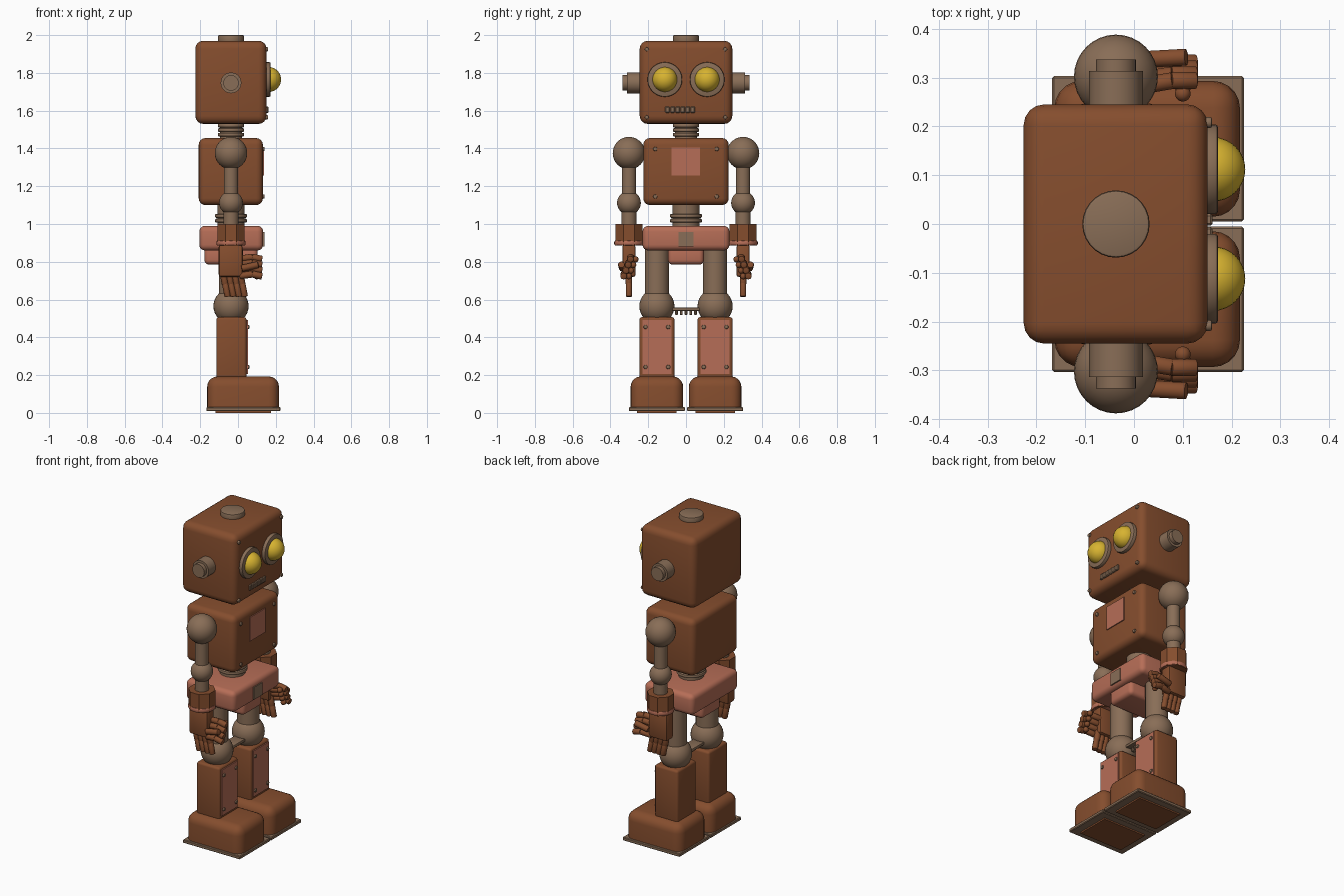
import bpy, bmesh, math
from mathutils import Vector

if "Cube" in bpy.data.objects:
    bpy.data.objects.remove(bpy.data.objects["Cube"])

def material(name, rgb):
    m = bpy.data.materials.new(name)
    m.diffuse_color = (*rgb, 1)
    m.use_nodes = True
    m.node_tree.nodes["Principled BSDF"].inputs["Base Color"].default_value = m.diffuse_color
    return m

RUST = material("rust_brown", (0.235, 0.075, 0.027))
METAL = material("dull_metal", (0.25, 0.155, 0.095))
PINK = material("faded_red", (0.47, 0.155, 0.095))
YELLOW = material("eye_yellow", (0.68, 0.45, 0.03))
CX = -0.037  # body axis

def finish(name, bm, mat, smooth=True):
    bmesh.ops.recalc_face_normals(bm, faces=bm.faces)
    me = bpy.data.meshes.new(name)
    bm.to_mesh(me)
    bm.free()
    me.materials.append(mat)
    ob = bpy.data.objects.new(name, me)
    bpy.context.collection.objects.link(ob)
    if smooth:
        bpy.ops.object.select_all(action='DESELECT')
        ob.select_set(True)
        bpy.context.view_layer.objects.active = ob
        bpy.ops.object.shade_smooth_by_angle(angle=math.radians(35))
    return ob

def box(name, x, y, z, mat, bevel=0.0, seg=4, flat_bottom=False):
    """Box from (min, max) ranges with rounded edges."""
    bm = bmesh.new()
    bmesh.ops.create_cube(bm, size=1)
    for v in bm.verts:
        v.co = [(r[0] + r[1]) / 2 + c * (r[1] - r[0]) for c, r in zip(v.co, (x, y, z))]
    if bevel:
        edges = [e for e in bm.edges
                 if not (flat_bottom and all(abs(v.co.z - z[0]) < 1e-5 for v in e.verts))]
        bmesh.ops.bevel(bm, geom=edges, offset=bevel, segments=seg, profile=0.5, affect='EDGES')
    return finish(name, bm, mat)

def ball(name, c, r, mat, scale_x=1):
    bm = bmesh.new()
    bmesh.ops.create_uvsphere(bm, u_segments=32, v_segments=16, radius=r)
    for v in bm.verts:
        v.co.x *= scale_x
        v.co += Vector(c)
    return finish(name, bm, mat)

def rod(name, a, b, r, mat, sides=28, bevel=0.0, turn=0.0, smooth=True):
    """Cylinder between two points."""
    a, b = Vector(a), Vector(b)
    bm = bmesh.new()
    bmesh.ops.create_cone(bm, cap_ends=True, segments=sides, radius1=r, radius2=r,
                          depth=(b - a).length)
    if bevel:
        rim = [e for e in bm.edges if abs(e.verts[0].co.z - e.verts[1].co.z) < 1e-5]
        bmesh.ops.bevel(bm, geom=rim, offset=bevel, segments=2, profile=0.5, affect='EDGES')
    q = (b - a).to_track_quat('Z', 'Y')
    for v in bm.verts:
        p = v.co.copy()
        p.rotate(Vector((0, 0, 1)).rotation_difference(Vector((0, 0, 1))))
        c, s = math.cos(turn), math.sin(turn)
        p.x, p.y = c * p.x - s * p.y, s * p.x + c * p.y
        v.co = (q @ p) + (a + b) / 2
    return finish(name, bm, mat, smooth)

def upright(name, y, z0, z1, r, mat, **kw):
    return rod(name, (CX, y, z0), (CX, y, z1), r, mat, **kw)

def rivets(name, x, ys, zs):
    for y in ys:
        for z in zs:
            rod(name, (x - 0.01, y, z), (x + 0.008, y, z), 0.011, METAL, sides=12, bevel=0.004)

# Head
box("head", (-0.226, 0.151), (-0.245, 0.245), (1.53, 1.97), RUST, 0.042)
upright("head_cap", 0, 1.95, 2.0, 0.069, METAL, bevel=0.006)
rivets("head_rivet", 0.152, (-0.208, 0.208), (1.565, 1.925))
for s in (-1, 1):
    rod("ear_base", (CX, s * 0.23, 1.747), (CX, s * 0.313, 1.747), 0.055, METAL)
    rod("ear_tip", (CX, s * 0.31, 1.747), (CX, s * 0.337, 1.747), 0.041, METAL)
    rod("eye_ring", (0.14, s * 0.112, 1.765), (0.172, s * 0.112, 1.765), 0.092, METAL, bevel=0.006)
    ball("eye", (0.162, s * 0.112, 1.765), 0.066, YELLOW)
# Mouth grille
for i in range(6):
    y = -0.11 + i * 0.0267
    box("mouth_tooth", (0.14, 0.161), (y, y + 0.024), (1.588, 1.622), METAL, 0.004, 1)

# Neck
upright("neck", 0, 1.44, 1.54, 0.058, METAL)
for z in (1.463, 1.487, 1.511):
    upright("neck_ring", 0, z, z + 0.02, 0.07, METAL, bevel=0.007)

# Torso
box("torso", (-0.208, 0.132), (-0.226, 0.226), (1.10, 1.455), RUST, 0.036)
box("chest_panel", (0.13, 0.138), (-0.078, 0.073), (1.257, 1.405), PINK)
rivets("torso_rivet", 0.133, (-0.163, 0.163), (1.145, 1.397))

# Waist
upright("waist", 0, 0.97, 1.12, 0.072, METAL)
for z in (1.008, 1.033):
    upright("waist_ring", 0, z, z + 0.02, 0.085, METAL, bevel=0.007)

# Pelvis
box("pelvis", (-0.205, 0.133), (-0.23, 0.23), (0.86, 0.99), PINK, 0.03)
box("pelvis_base", (-0.178, 0.104), (-0.095, 0.095), (0.785, 0.88), PINK, 0.025)
box("belt_buckle", (0.13, 0.139), (-0.041, 0.041), (0.88, 0.957), METAL)

# Small toothed bar between the knees
box("knee_bar", (-0.075, 0.0), (-0.075, 0.075), (0.54, 0.558), METAL, 0.005, 2)
for i in range(5):
    y = -0.05 + i * 0.025
    box("knee_bar_tooth", (-0.05, -0.025), (y - 0.007, y + 0.007), (0.517, 0.545), METAL, 0.004, 1)

for s in (-1, 1):
    # Arms
    ay = s * 0.302
    ball("shoulder", (CX, ay, 1.375), 0.086, METAL)
    upright("upper_arm", ay, 1.11, 1.375, 0.038, METAL)
    ball("elbow", (CX, ay, 1.112), 0.063, METAL)
    upright("forearm", ay, 0.98, 1.11, 0.04, METAL)
    upright("cuff", ay, 0.885, 1.0, 0.078, RUST, sides=8, turn=math.pi / 8, smooth=False)
    upright("cuff_band", ay, 0.885, 0.913, 0.078, PINK, bevel=0.009)

    # Hand with hanging fingers
    box("palm", (-0.102, 0.024), (ay - 0.035, ay + 0.035), (0.72, 0.89), RUST, 0.012, 2)
    for i in range(4):
        x = -0.08 + i * 0.03
        rod("finger_upper", (x, ay, 0.75), (x + 0.012, ay, 0.68), 0.018, RUST, 10, 0.004)
        rod("finger_lower", (x + 0.011, ay, 0.69), (x + 0.026, ay, 0.615), 0.017, RUST, 10, 0.004)
    # Short forward fingers
    for i in range(4):
        z = 0.825 - i * 0.03
        y = ay - s * (0.02 - 0.012 * i)
        rod("curled_finger_base", (0.01, y, z - 0.01), (0.08, y + s * 0.012, z), 0.018, RUST, 10, 0.004)
        rod("curled_finger_tip", (0.075, y + s * 0.012, z), (0.128, y + s * 0.012, z - 0.012),
            0.018, RUST, 10, 0.004)
        ball("knuckle", (0.1, y - s * 0.015, z - 0.012), 0.016, RUST)
    rod("thumb", (0.02, ay + s * 0.035, 0.765), (0.108, ay + s * 0.04, 0.785), 0.018, RUST, 10, 0.004)

    # Legs
    ly = s * 0.154
    upright("thigh", ly, 0.56, 0.88, 0.064, METAL)
    ball("knee", (CX, ly, 0.565), 0.093, METAL)
    box("shin", (-0.115, 0.045), (ly - 0.093, ly + 0.093), (0.18, 0.507), RUST, 0.014, 3)
    box("shin_plate", (0.043, 0.052), (ly - 0.077, ly + 0.077), (0.207, 0.492), PINK)
    rivets("shin_rivet", 0.052, (ly - 0.06, ly + 0.06), (0.243, 0.455))

    # Feet
    fy = s * 0.154
    box("foot", (-0.163, 0.217), (fy - 0.139, fy + 0.139), (0.025, 0.193), RUST, 0.055, 5, True)
    box("sole", (-0.168, 0.225), (fy - 0.149, fy + 0.149), (0.009, 0.03), METAL, 0.004, 1)
    box("tread", (-0.12, 0.175), (fy - 0.105, fy + 0.105), (0.0, 0.015), RUST)
